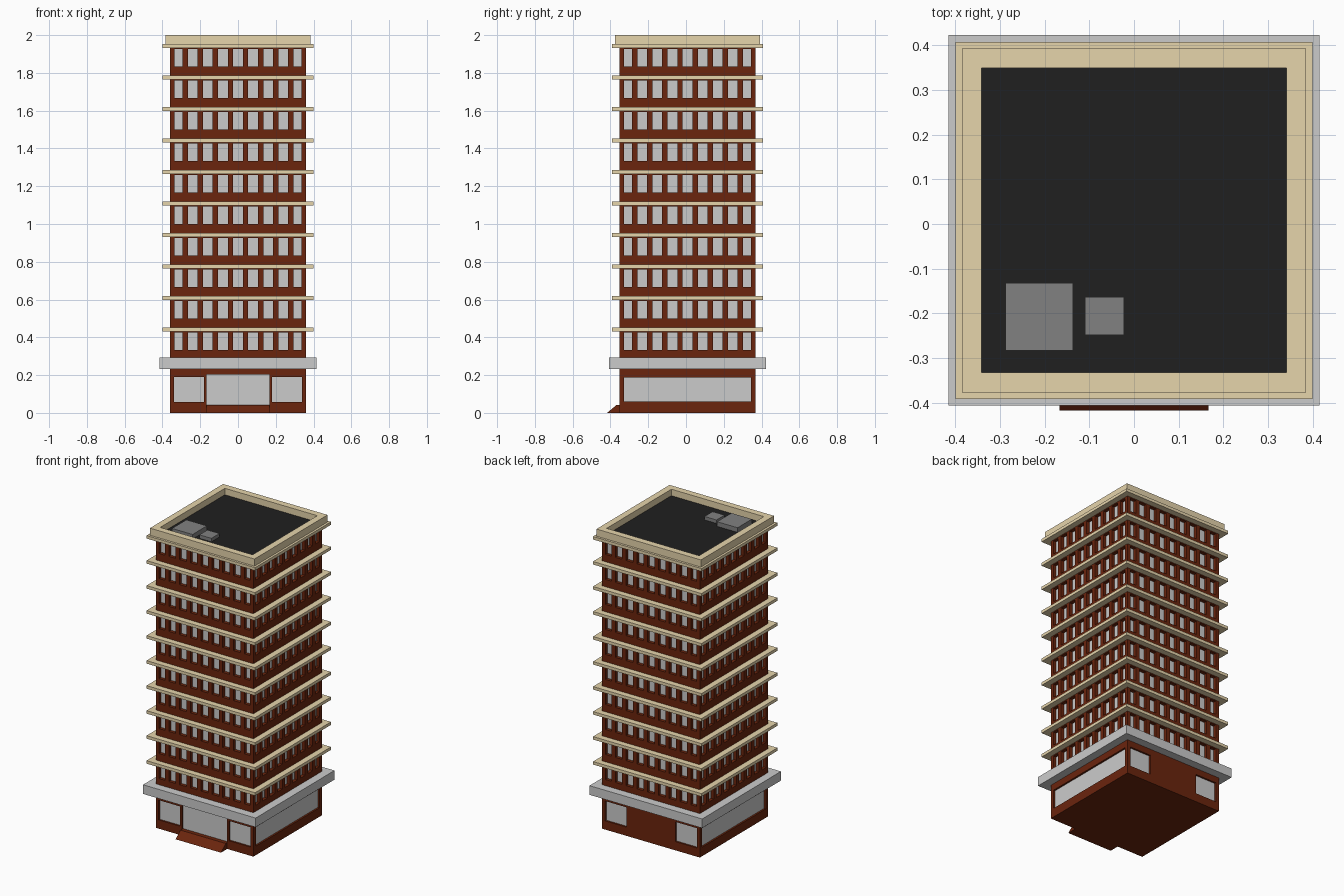
import bpy, bmesh
from mathutils import Matrix, Vector

if "Cube" in bpy.data.objects:
    bpy.data.objects.remove(bpy.data.objects["Cube"])

CY = 0.008            # building centre in y (front step sticks out)
H = 0.36              # half width of brick body
GLASS = 0.338         # half width of glazed core
FLOORS, PITCH, SLAB0 = 10, 0.1667, 0.452


def material(name, rgb):
    m = bpy.data.materials.new(name)
    m.diffuse_color = (*rgb, 1)
    m.use_nodes = True
    m.node_tree.nodes["Principled BSDF"].inputs["Base Color"].default_value = m.diffuse_color
    return m


BRICK = material("brick", (0.145, 0.018, 0.004))
STONE = material("stone", (0.79, 0.66, 0.41))
TAR = material("roofing", (0.014, 0.014, 0.014))
METAL = material("dark_metal", (0.22, 0.22, 0.22))


def add_box(bm, x0, x1, y0, y1, z0, z1):
    size = Vector((x1 - x0, y1 - y0, z1 - z0))
    mid = Vector((x0 + x1, y0 + y1, z0 + z1)) / 2
    bmesh.ops.create_cube(bm, size=1, matrix=Matrix.Translation(mid) @ Matrix.Diagonal((*size, 1)))


def finish(bm, name, mat=None):
    me = bpy.data.meshes.new(name)
    bm.to_mesh(me)
    bm.free()
    ob = bpy.data.objects.new(name, me)
    ob.location.y = CY
    bpy.context.collection.objects.link(ob)
    if mat:
        me.materials.append(mat)
    return ob


def boxes(name, dims, mat=None):
    bm = bmesh.new()
    for d in dims:
        add_box(bm, *d)
    return finish(bm, name, mat)


def square(h, z0, z1):
    return (-h, h, -h, h, z0, z1)


# Ground floor openings: shop windows, entrance, long side windows
def openings(inner, outer):
    out = []
    for s in (-1, 1):
        xa, xb = sorted((s * 0.18, s * 0.338))
        out.append((xa, xb, -outer, -inner, 0.058, 0.19))
        out.append((xa, xb, inner, outer, 0.058, 0.19))
        sa, sb = sorted((s * inner, s * outer))
        out.append((sa, sb, -0.335, 0.335, 0.06, 0.187))
    out.append((-0.167, 0.167, -outer, -inner, 0.042, 0.203))
    return out


cutter = boxes("opening_cutter", openings(0.345, 0.40))
cutter.hide_render = True
cutter.hide_viewport = True
base = boxes("ground_floor_walls", [square(H, 0, 0.24)], BRICK)
mod = base.modifiers.new("openings", 'BOOLEAN')
mod.operation = 'DIFFERENCE'
mod.solver = 'EXACT'
mod.object = cutter

# Ground floor panes fill the back of each opening
boxes("ground_floor_glass", openings(0.344, 0.348))

# Entrance ramp, side profile extruded along x
bm = bmesh.new()
profile = [(-0.426, 0), (-0.376, 0.042), (-0.35, 0.042), (-0.35, 0)]
face = bm.faces.new([bm.verts.new((-0.167, y, z)) for y, z in profile])
ext = bmesh.ops.extrude_face_region(bm, geom=[face])
bmesh.ops.translate(bm, vec=(0.334, 0, 0), verts=[v for v in ext["geom"] if isinstance(v, bmesh.types.BMVert)])
bmesh.ops.recalc_face_normals(bm, faces=bm.faces)
finish(bm, "entrance_ramp", BRICK)

# Canopy over the ground floor
boxes("canopy", [square(0.415, 0.232, 0.293)])

# Tower: glazed core, brick bands, brick piers and stone ledges
boxes("tower_glass", [square(GLASS, 0.28, 1.94)])
bands, piers, ledges = [], [], []
for i in range(FLOORS):
    top = SLAB0 + i * PITCH
    sill = top - 0.118
    floor = 0.285 if i == 0 else top - PITCH - 0.01
    bands.append(square(H, floor, sill))
    bands.append(square(H, top - 0.026, top - 0.015))
    ledges.append(square(0.40, top - 0.02, top))
    z = (sill, top - 0.026)
    for k in range(8):
        c = (k - 3.5) * 0.0795
        for s in (-1, 1):
            a, b = sorted((s * (GLASS - 0.005), s * H))
            piers.append((c - 0.0145, c + 0.0145, a, b, *z))
            piers.append((a, b, c - 0.0145, c + 0.0145, *z))
    for sx in (-1, 1):
        for sy in (-1, 1):
            xa, xb = sorted((sx * (GLASS - 0.002), sx * H))
            ya, yb = sorted((sy * (GLASS - 0.002), sy * H))
            piers.append((xa, xb, ya, yb, *z))
boxes("brick_bands", bands, BRICK)
boxes("window_piers", piers, BRICK)
boxes("floor_ledges", ledges, STONE)

# Parapet ring: box with its top inset and sunk
bm = bmesh.new()
add_box(bm, *square(0.385, 1.95, 2.0))
bm.normal_update()
top = max(bm.faces, key=lambda f: f.calc_center_median().z)
bmesh.ops.inset_region(bm, faces=[top], thickness=0.044, use_even_offset=True)
deep = bmesh.ops.extrude_discrete_faces(bm, faces=[top])["faces"][0]
bmesh.ops.translate(bm, vec=(0, 0, -0.046), verts=deep.verts)
finish(bm, "parapet", STONE)

# Roof surface and rooftop units
boxes("roof_surface", [square(0.341, 1.952, 1.957)], TAR)
boxes("large_roof_unit", [(-0.288, -0.137, -0.291, -0.14, 1.955, 1.988)], METAL)
boxes("small_roof_unit", [(-0.11, -0.022, -0.257, -0.172, 1.955, 1.98)], METAL)
